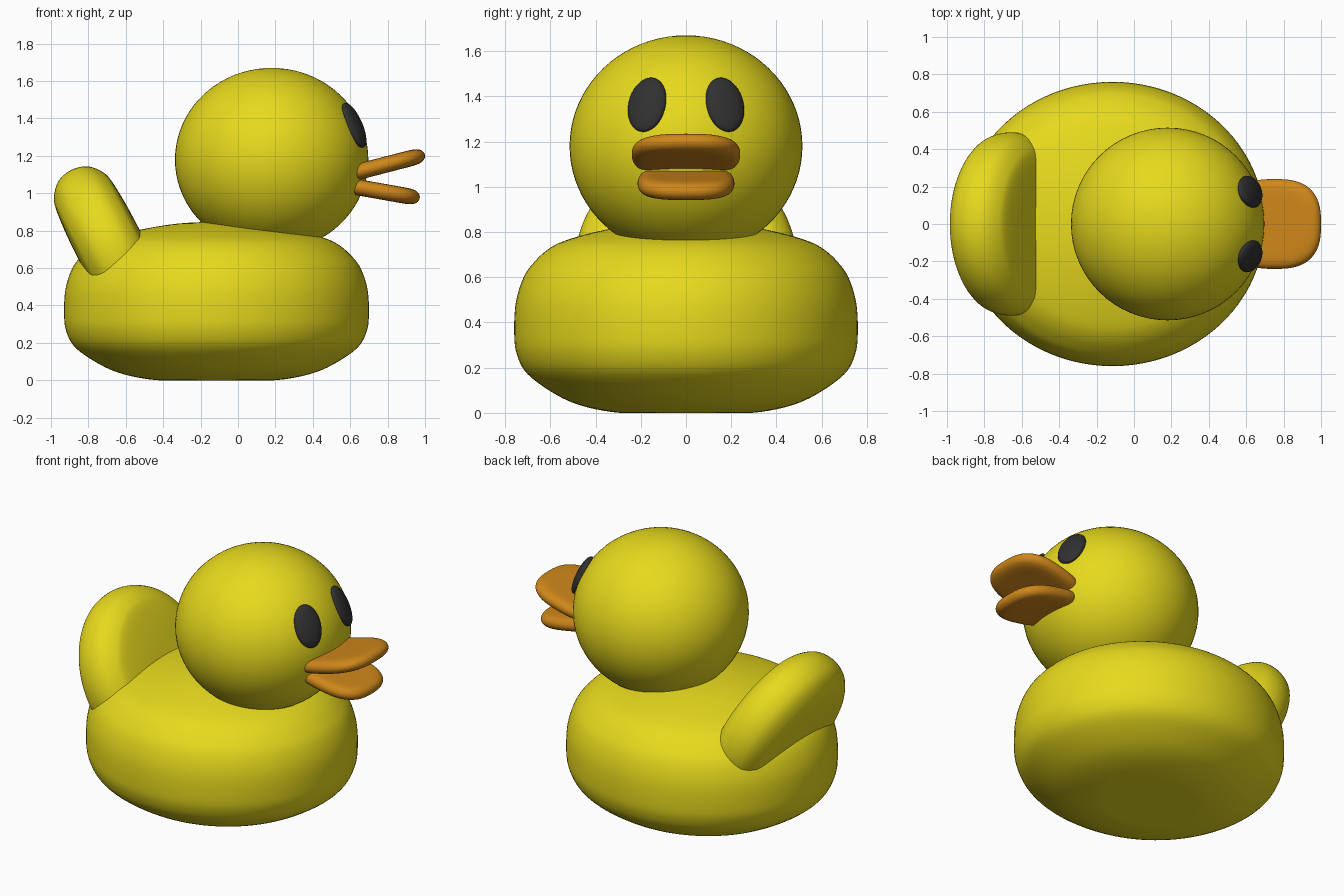
import bpy, bmesh
from math import sin, cos, pi, radians

if "Cube" in bpy.data.objects:
    bpy.data.objects.remove(bpy.data.objects["Cube"])


def material(name, rgb):
    m = bpy.data.materials.new(name)
    m.diffuse_color = (*rgb, 1)
    m.use_nodes = True
    m.node_tree.nodes["Principled BSDF"].inputs["Base Color"].default_value = m.diffuse_color
    return m


yellow = material("yellow", (0.80, 0.70, 0.012))
orange = material("orange", (0.62, 0.24, 0.01))
black = material("black", (0.03, 0.03, 0.03))


def smooth_path(pts, steps=5):
    """Catmull-Rom curve through the profile points."""
    p = [pts[0]] + pts + [pts[-1]]
    out = []
    for a, b, c, d in zip(p, p[1:], p[2:], p[3:]):
        for i in range(steps):
            t = i / steps
            out.append(tuple(0.5 * (2 * b[k] + (c[k] - a[k]) * t
                             + (2 * a[k] - 5 * b[k] + 4 * c[k] - d[k]) * t * t
                             + (3 * b[k] - a[k] - 3 * c[k] + d[k]) * t ** 3) for k in (0, 1)))
    return out + [pts[-1]]


def finish(name, bm, mat, loc, rot=(0, 0, 0)):
    bmesh.ops.recalc_face_normals(bm, faces=bm.faces)
    for f in bm.faces:
        f.smooth = True
    me = bpy.data.meshes.new(name)
    bm.to_mesh(me)
    bm.free()
    me.materials.append(mat)
    ob = bpy.data.objects.new(name, me)
    ob.location = loc
    ob.rotation_euler = [radians(a) for a in rot]
    bpy.context.collection.objects.link(ob)
    return ob


def turned(name, profile, size, mat, loc, rot=(0, 0, 0), power=2, sides=96):
    """Sweep a profile (pole to pole) round a superellipse outline."""
    bm = bmesh.new()
    path = smooth_path(profile)

    def se(v):
        return (abs(v) ** (2 / power)) * (1 if v >= 0 else -1)
    outline = [(se(cos(2 * pi * i / sides)), se(sin(2 * pi * i / sides))) for i in range(sides)]
    rings = [[bm.verts.new((x * r * size[0], y * r * size[1], z * size[2])) for x, y in outline]
             for r, z in path[1:-1]]
    for a, b in zip(rings, rings[1:]):
        for i in range(sides):
            j = (i + 1) % sides
            bm.faces.new((a[i], a[j], b[j], b[i]))
    for ring, z in ((rings[0], path[0][1]), (rings[-1], path[-1][1])):
        pole = bm.verts.new((0, 0, z * size[2]))
        for i in range(sides):
            bm.faces.new((pole, ring[i], ring[(i + 1) % sides]))
    return finish(name, bm, mat, loc, rot)


def ellipsoid(name, size, mat, loc, rot=(0, 0, 0)):
    bm = bmesh.new()
    bmesh.ops.create_uvsphere(bm, u_segments=64, v_segments=40, radius=1)
    bmesh.ops.scale(bm, vec=size, verts=bm.verts)
    return finish(name, bm, mat, loc, rot)


def both_sides(half):
    return [(r, -z) for r, z in half] + [(r, z) for r, z in reversed(half[:-1])]


# body: flat-bottomed squashed float
turned("body", [(0, 0), (.25, 0), (.41, .002), (.6, .03), (.755, .08), (.92, .17), (.985, .26),
                (1, .36), (.99, .49), (.945, .6), (.88, .67), (.8, .725), (.7, .763),
                (.5, .805), (.25, .838), (0, .848)],
       (.815, .76, 1), yellow, (-.115, 0, 0))

# head
ellipsoid("head", (.517, .515, .49), yellow, (.18, 0, 1.18))

# tail: thick rounded disc leaning back
turned("tail", both_sides([(0, 1), (.4, .985), (.72, .91), (.85, .77), (.96, .46), (1, 0)]),
       (.515, .49, .182), yellow, (-.659, 0, .665), (0, 63, 0))

# beak: two thin rounded plates opening forward
plate = both_sides([(0, 1), (.4, 1), (.75, .98), (.9, .8), (.975, .45), (1, 0)])
turned("upper_beak", plate, (.255, .24, .043), orange, (.752, 0, 1.143), (0, -14.5, 0), power=2.7)
turned("lower_beak", plate, (.24, .214, .043), orange, (.735, 0, 1.015), (0, 10, 0), power=2.7)

# eyes
for side, name in ((1, "left_eye"), (-1, "right_eye")):
    ellipsoid(name, (.037, .088, .13), black, (.62, side * .172, 1.363), (0, -24, side * 21))
